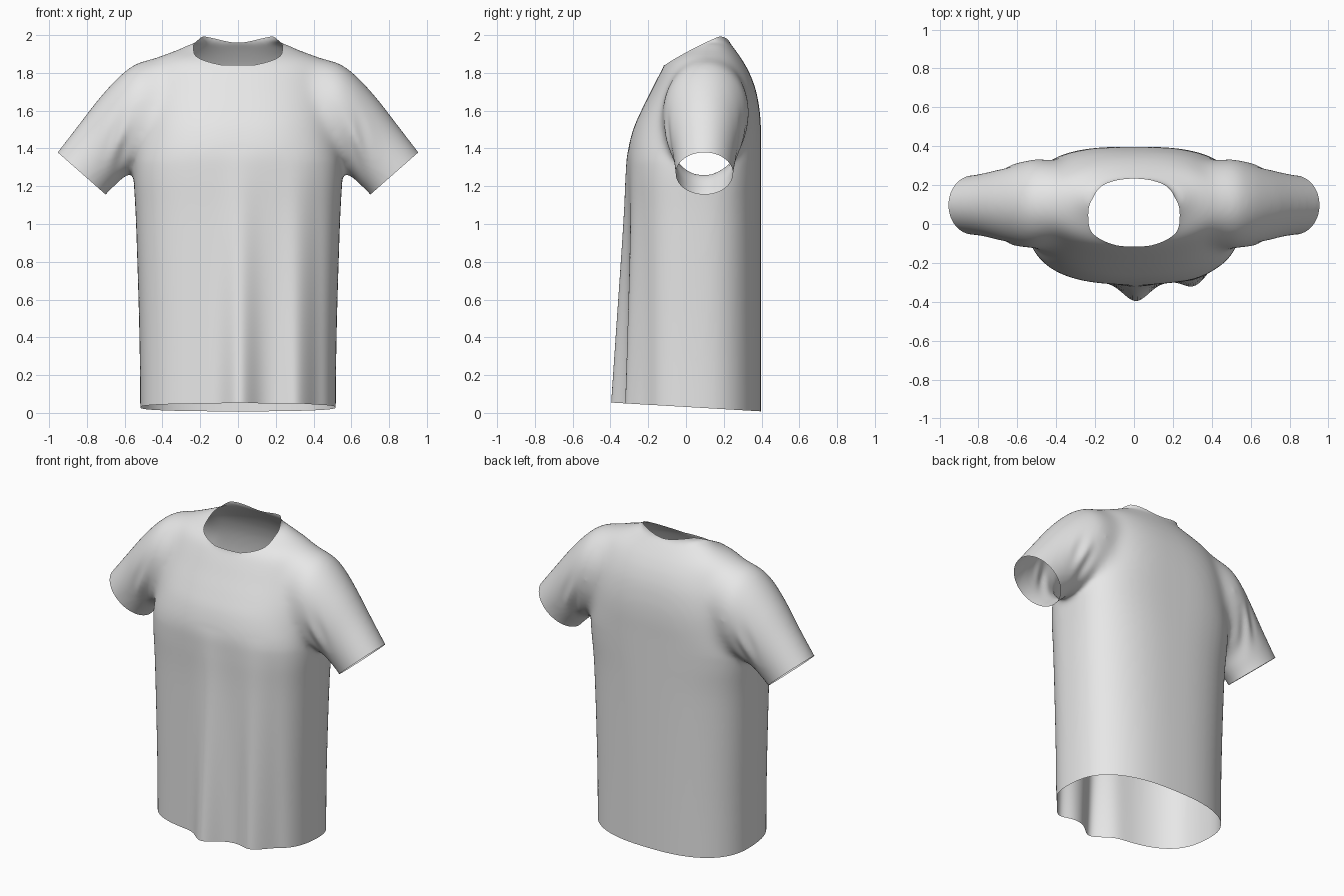
import bpy, bmesh, math
from mathutils import Vector

if "Cube" in bpy.data.objects:
    bpy.data.objects.remove(bpy.data.objects["Cube"])

N = 72


def spow(v, p):
    return math.copysign(abs(v) ** p, v)


def bump(v, c, w):
    return math.exp(-((v - c) / w) ** 2)


def refine(rows, steps=5):
    """Smooth curve through rows of numbers."""
    out = []
    for i in range(len(rows) - 1):
        p = [rows[max(0, min(len(rows) - 1, i + k))] for k in (-1, 0, 1, 2)]
        for s in range(steps):
            t = s / steps
            out.append([b + .5 * t * (c - a + t * (2 * a - 5 * b + 4 * c - d
                        + t * (3 * (b - c) + d - a))) for a, b, c, d in zip(*p)])
    return out + [list(rows[-1])]


def loft(bm, rings):
    """Closed solid through a list of rings of points."""
    loops = [[bm.verts.new(p) for p in r] for r in rings]
    for a, b in zip(loops, loops[1:]):
        for i in range(N):
            j = (i + 1) % N
            bm.faces.new((a[i], a[j], b[j], b[i]))
    bm.faces.new(loops[0][::-1])
    bm.faces.new(loops[-1])


# Torso sections: height, half width, front y, side y, back y, front and back squareness
TORSO = [(-.1, .517, -.305, .05, .397, 2.7, 2.5), (.4, .522, -.305, .05, .397, 2.7, 2.5),
         (1.0, .54, -.305, .05, .397, 2.7, 2.6), (1.25, .553, -.31, .055, .397, 2.7, 2.8),
         (1.38, .55, -.308, .06, .397, 2.6, 2.9), (1.5, .53, -.28, .07, .397, 2.5, 2.9),
         (1.6, .52, -.237, .08, .39, 2.4, 2.8), (1.7, .51, -.187, .095, .372, 2.3, 2.6),
         (1.78, .50, -.147, .1, .345, 2.2, 2.4), (1.84, .49, -.112, .105, .315, 2.1, 2.2),
         (1.88, .44, -.07, .11, .29, 2.1, 2.1), (1.92, .33, -.01, .125, .262, 2.1, 2.1),
         (1.955, .25, .04, .14, .235, 2.1, 2.1)]
# Neck sections, same columns
NECK = [(1.6, .2, -.09, .06, .22, 2.2, 2.2), (1.84, .213, -.115, .06, .235, 2.2, 2.5),
        (2.0, .212, -.11, .07, .225, 2.2, 3), (2.12, .21, -.11, .07, .225, 2.2, 3)]


def torso_ring(z, hx, y0, yc, y1, nf, nb):
    pts = []
    for i in range(N):
        t = 2 * math.pi * i / N
        s = math.sin(t)
        n, depth = (nb, y1 - yc) if s > 0 else (nf, yc - y0)
        pts.append((hx * spow(math.cos(t), 2 / n), yc + depth * spow(s, 2 / n), z))
    return pts


# Sleeve rings: top x, top z, bottom x, bottom z, front y, back y
SLEEVE = [(.34, 1.885, .28, 1.46, -.07, .30), (.50, 1.868, .46, 1.33, -.125, .338),
          (.60, 1.808, .54, 1.275, -.12, .322), (.72, 1.683, .60, 1.25, -.093, .29),
          (.84, 1.53, .65, 1.205, -.068, .266), (.955, 1.38, .70, 1.155, -.055, .25),
          (1.03, 1.28, .775, 1.055, -.05, .245)]


def sleeve_ring(tx, tz, bx, bz, y0, y1, side):
    pts = []
    for i in range(N):
        t = 2 * math.pi * i / N
        k = (1 + math.cos(t)) / 2
        pts.append((side * (bx + (tx - bx) * k),
                    (y0 + y1) / 2 + (y1 - y0) / 2 * side * math.sin(t),
                    bz + (tz - bz) * k))
    return pts


# Solid torso, neck and sleeves, fused and softened into one cloth surface
bm = bmesh.new()
loft(bm, [torso_ring(*s) for s in refine(TORSO)])
loft(bm, [torso_ring(*s) for s in NECK])
for side in (1, -1):
    loft(bm, [sleeve_ring(*s, side) for s in refine(SLEEVE)])
bmesh.ops.recalc_face_normals(bm, faces=bm.faces)
me = bpy.data.meshes.new("shirt")
bm.to_mesh(me)
bm.free()
shirt = bpy.data.objects.new("shirt", me)
bpy.context.collection.objects.link(shirt)
bpy.context.view_layer.objects.active = shirt
shirt.select_set(True)
remesh = shirt.modifiers.new("fuse", 'REMESH')
remesh.mode = 'VOXEL'
remesh.voxel_size = .013
bpy.ops.object.modifier_apply(modifier="fuse")

# Stronger softening where the sleeves meet the torso
seam = shirt.vertex_groups.new(name="seam")
for v in me.vertices:
    w = bump(abs(v.co.x), .45, .14) * max(0, min(1, (v.co.z - 1.33) / .12))
    seam.add([v.index], w, 'REPLACE')
for name, group, count in (("soften", "", 18), ("blend", "seam", 110)):
    soft = shirt.modifiers.new(name, 'SMOOTH')
    soft.factor = .5
    soft.iterations = count
    soft.vertex_group = group
    bpy.ops.object.modifier_apply(modifier=name)
shirt.vertex_groups.clear()

bm = bmesh.new()
bm.from_mesh(me)

# Hanging folds on the front and creases near the armpits
for v in bm.verts:
    x, y, z = v.co
    fade = max(0, min(1, 1 - z / 1.4))
    front = max(0, min(1, -y / .15))
    v.co.y -= front * fade * (.095 * bump(x, .01, .09) + .052 * bump(x, .31, .075)
                              - .012 * bump(x, .42, .04))
    ax = abs(x)
    crease = bump(ax, .63, .06) * bump(z, 1.42, .12)
    d = .008 * crease * math.sin((ax * .8 + z * .35) * 70)
    v.co.y += d if y > .1 else -d


def cut(co, no, keep=lambda f: True):
    faces = [f for f in bm.faces if keep(f)]
    geom = set(faces)
    for f in faces:
        geom.update(f.verts)
        geom.update(f.edges)
    bmesh.ops.bisect_plane(bm, geom=list(geom), dist=1e-5, plane_co=co,
                           plane_no=no, clear_outer=True)


# Hem opening
cut((0, .4, .008), Vector((0, -.047, -.8)).normalized())
# Cuff openings
for side in (1, -1):
    cut((side * .828, .1, 1.268), Vector((side * .66, 0, -.75)).normalized(),
        lambda f: f.calc_center_median().x * side > .62)


# Curved neck opening: flatten the neckline, cut, and bend it back
def neckline(x, y):
    t = max(0, min(1, (y + .11) / .29))
    dip = .04 * bump(x, 0, .14) * max(0, min(1, (y - .05) / .15))
    return 1.842 + .158 * t ** .9 - dip + 3 * max(0, abs(x) - .25)


for v in bm.verts:
    v.co.z -= neckline(v.co.x, v.co.y)
cut((0, 0, 0), (0, 0, 1))
for v in bm.verts:
    v.co.z += neckline(v.co.x, v.co.y)

bm.to_mesh(me)
bm.free()

cloth = bpy.data.materials.new("light grey cloth")
cloth.diffuse_color = (.8, .8, .8, 1)
cloth.use_nodes = True
cloth.node_tree.nodes["Principled BSDF"].inputs["Base Color"].default_value = cloth.diffuse_color
me.materials.clear()
me.materials.append(cloth)
for p in me.polygons:
    p.material_index = 0
    p.use_smooth = True
